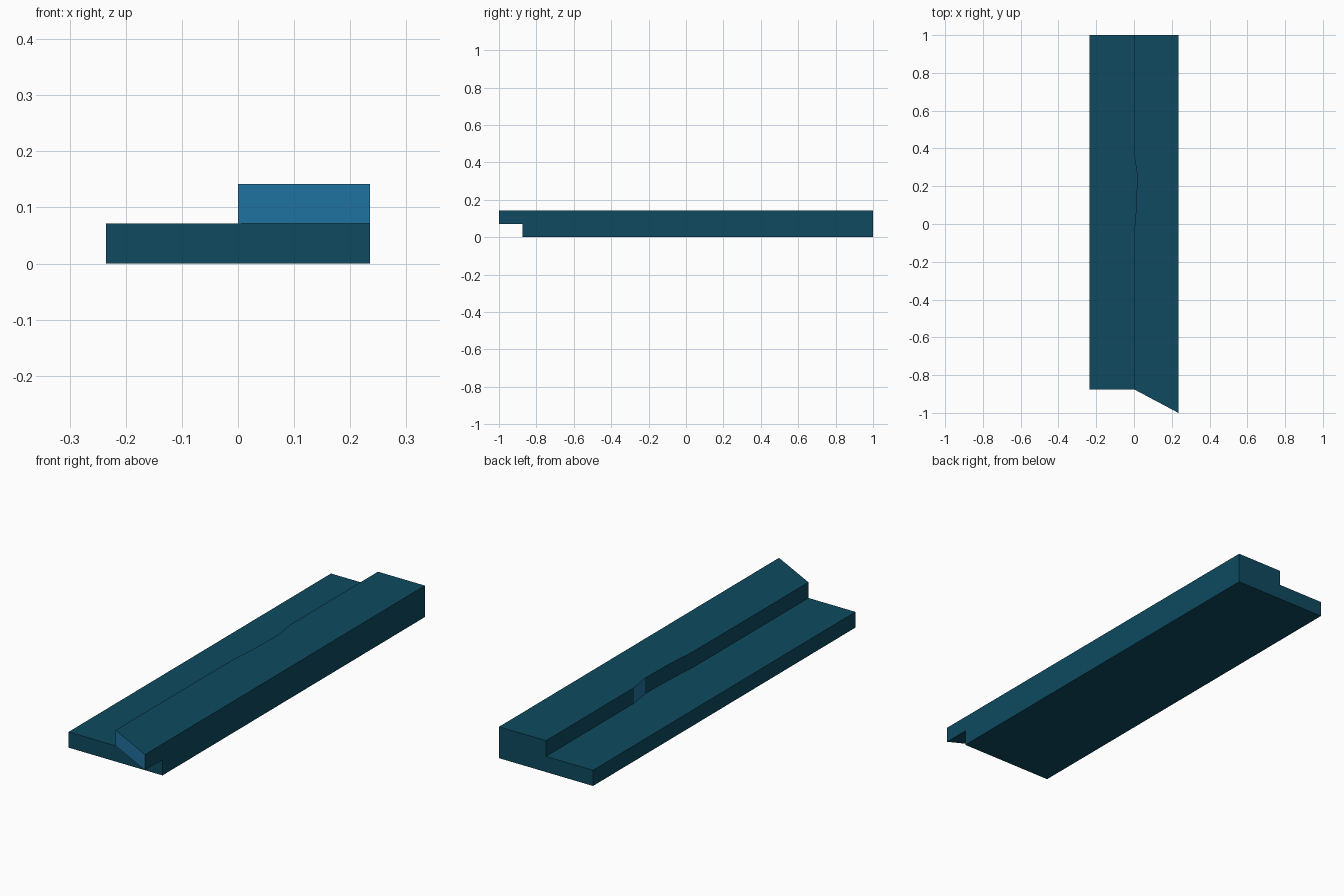
import bpy, bmesh

if "Cube" in bpy.data.objects:
    bpy.data.objects.remove(bpy.data.objects["Cube"])

def material(name, rgb):
    m = bpy.data.materials.new(name)
    m.diffuse_color = (*rgb, 1)
    m.use_nodes = True
    m.node_tree.nodes["Principled BSDF"].inputs["Base Color"].default_value = m.diffuse_color
    return m

teal = material("dark teal", (0.0044, 0.0685, 0.1144))
blue = material("mid blue", (0.0152, 0.1746, 0.3712))

def prism(name, outline, z0, z1, blue_edges=()):
    """Extrude a counter-clockwise outline; listed edges get the blue colour."""
    bm = bmesh.new()
    n = len(outline)
    low = [bm.verts.new((x, y, z0)) for x, y in outline]
    top = [bm.verts.new((x, y, z1)) for x, y in outline]
    bm.faces.new(low[::-1])
    bm.faces.new(top)
    for i in range(n):
        j = (i + 1) % n
        f = bm.faces.new((low[i], low[j], top[j], top[i]))
        f.material_index = int(i in blue_edges)
    mesh = bpy.data.meshes.new(name)
    bm.to_mesh(mesh)
    bm.free()
    mesh.materials.append(teal)
    mesh.materials.append(blue)
    ob = bpy.data.objects.new(name, mesh)
    bpy.context.collection.objects.link(ob)

W, F, H = 0.235, -0.875, 0.071

# Lower slab
prism("lower_slab", [(-W, F), (W, F), (W, 1), (-W, 1)], 0, H)

# Raised half with slanted front end and a slightly jogged inner edge
prism("raised_ledge",
      [(0, F), (W, -1), (W, 1), (0, 1), (0, 0.37), (0.016, 0.27),
       (0.014, 0.15), (0.008, 0.03), (0.003, -0.02), (0.001, -0.2)],
      H, 2 * H, blue_edges=(0, 4))
